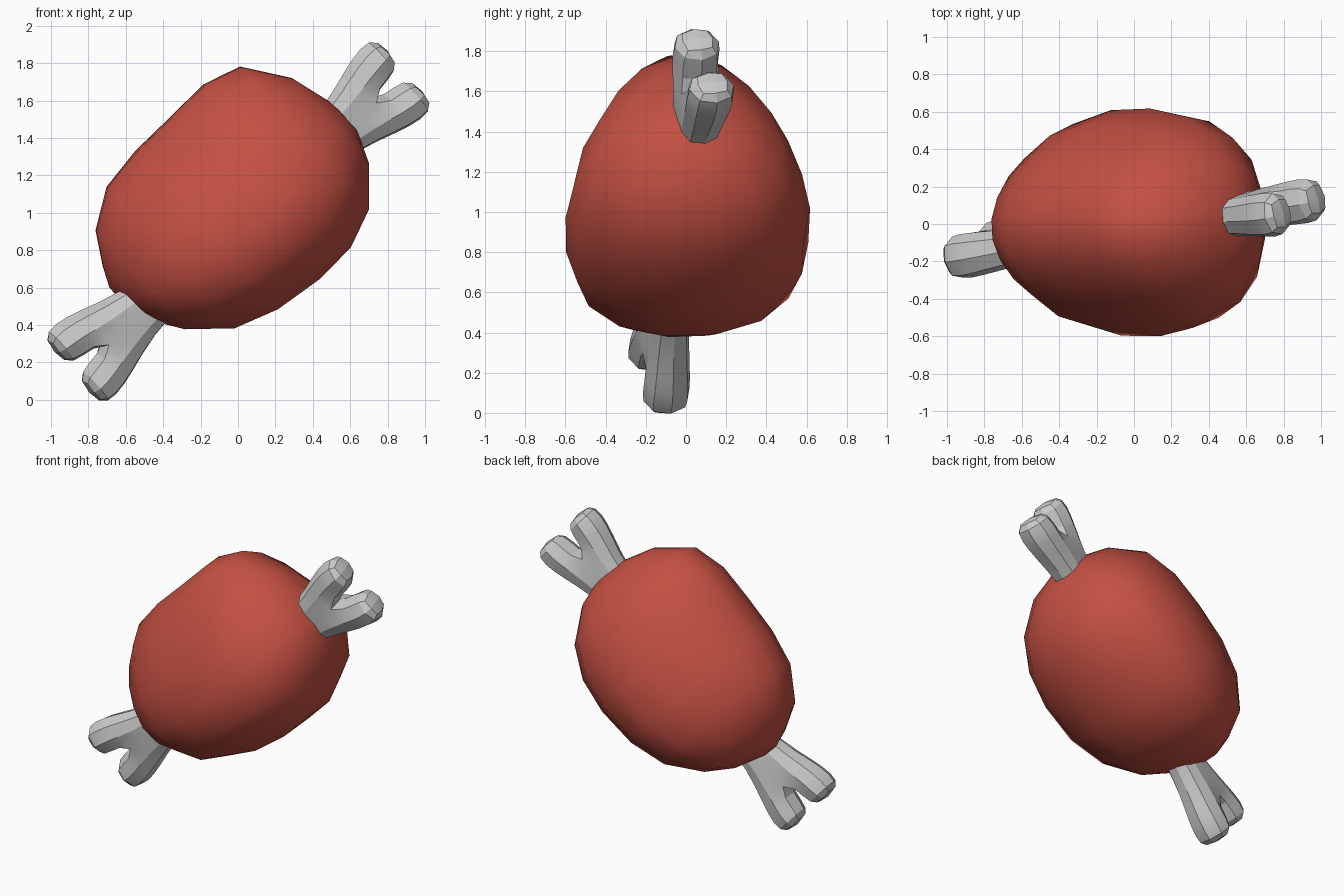
import bpy, bmesh
from math import cos, pi, sin
from mathutils import Vector

if "Cube" in bpy.data.objects:
    bpy.data.objects.remove(bpy.data.objects["Cube"])

CENTRE = Vector((-0.02, 0, 1.07))


def frame(u, v):
    """Orthonormal axes: U along the part, V across, W sideways."""
    u = Vector(u).normalized()
    v = Vector(v)
    v = (v - u * v.dot(u)).normalized()
    return u, v, u.cross(v)


def place(axes, u, v, w, origin):
    return origin + axes[0] * u + axes[1] * v + axes[2] * w


def bridge(bm, a, b):
    for i in range(len(a)):
        j = (i + 1) % len(a)
        bm.faces.new((a[i], a[j], b[j], b[i]))


def finish(bm, name):
    bmesh.ops.recalc_face_normals(bm, faces=bm.faces)
    me = bpy.data.meshes.new(name)
    bm.to_mesh(me)
    bm.free()
    ob = bpy.data.objects.new(name, me)
    bpy.context.collection.objects.link(ob)
    bpy.ops.object.select_all(action='DESELECT')
    ob.select_set(True)
    bpy.context.view_layer.objects.active = ob
    return ob


# Meat: barrel profile (u, v offset, v radius, w radius), egg-shaped section
profile = [(-0.81, 0.04, 0.06, 0.06), (-0.76, 0.01, 0.20, 0.22), (-0.66, 0.02, 0.36, 0.39),
           (-0.46, 0.00, 0.515, 0.52), (-0.22, -0.02, 0.575, 0.585), (0.05, -0.03, 0.595, 0.59),
           (0.29, -0.018, 0.594, 0.55), (0.50, -0.005, 0.52, 0.46), (0.665, -0.03, 0.31, 0.29),
           (0.735, -0.07, 0.10, 0.10)]
SIDES, EGG = 16, 0.27
meat_axes = frame((0.742, 0.01, 0.67), (-0.67, -0.06, 0.742))
bm = bmesh.new()
loops = []
for u, v0, rv, rw in profile:
    loops.append([])
    for i in range(SIDES):
        a = 2 * pi * (i + 0.5) / SIDES
        p = place(meat_axes, u, v0 + rv * cos(a), rw * sin(a) * (1 - EGG * cos(a)), CENTRE)
        loops[-1].append(bm.verts.new(p))
for a, b in zip(loops, loops[1:]):
    bridge(bm, a, b)
bm.faces.new(loops[0])
bm.faces.new(loops[-1])
meat = finish(bm, "meat")
bpy.ops.object.shade_smooth_by_angle(angle=1.0)
mat = bpy.data.materials.new("meat_red")
mat.diffuse_color = (0.55, 0.08, 0.055, 1)
mat.use_nodes = True
mat.node_tree.nodes["Principled BSDF"].inputs["Base Color"].default_value = mat.diffuse_color
meat.data.materials.append(mat)

# Bone: a box shaft two cells wide that forks into two prongs at each end
bone_axes = frame((0.738, 0.10, 0.667), (-0.655, -0.26, 0.71))
bone_origin = place(bone_axes, -0.06, -0.105, 0, CENTRE) + Vector((0, -0.045, 0))
shaft = [(0.45, 0.125, 0.085), (0.75, 0.155, 0.10), (0.96, 0.235, 0.12)]
prong = [(1.11, 0.015, 0.275, 0.138), (1.215, 0.04, 0.255, 0.12)]
bm = bmesh.new()


def ring(u, vw):
    return [bm.verts.new(place(bone_axes, u, v, w, bone_origin)) for v, w in vw]


stations = [(-u, v, w) for u, v, w in reversed(shaft)] + shaft
loops = [ring(u, [(-v, -w), (0, -w), (v, -w), (v, w), (0, w), (-v, w)]) for u, v, w in stations]
for a, b in zip(loops, loops[1:]):
    bridge(bm, a, b)
for end, fork in ((-1, loops[0]), (1, loops[-1])):
    for side, ids in ((-1, (1, 0, 5, 4)), (1, (1, 2, 3, 4))):
        prev = [fork[i] for i in ids]
        for u, vi, vo, w in prong:
            cur = ring(end * u, [(side * vi, -w), (side * vo, -w), (side * vo, w), (side * vi, w)])
            bridge(bm, prev, cur)
            prev = cur
        bm.faces.new(prev)
bone = finish(bm, "bone")
mod = bone.modifiers.new("round", 'SUBSURF')
mod.levels = 1
bpy.ops.object.modifier_apply(modifier=mod.name)
bpy.ops.object.shade_smooth_by_angle(angle=0.3)
